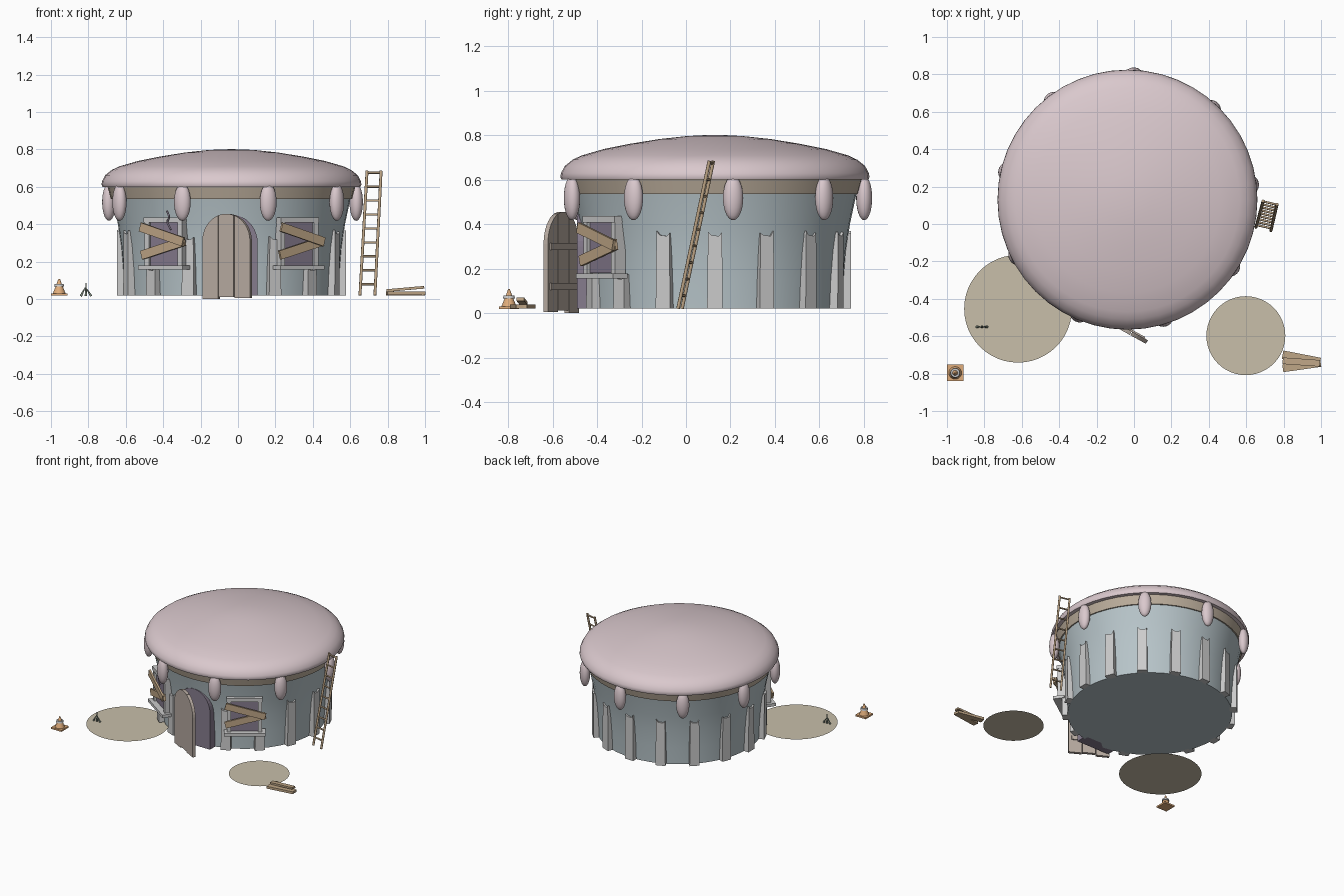
import bpy, bmesh, math
from mathutils import Matrix, Vector

if "Cube" in bpy.data.objects:
    bpy.data.objects.remove(bpy.data.objects["Cube"])

CX, CY = -0.035, 0.13          # centre of the round hut
R = math.radians


def mat(name, c):
    m = bpy.data.materials.new(name)
    m.diffuse_color = (*c, 1)
    m.use_nodes = True
    m.node_tree.nodes["Principled BSDF"].inputs["Base Color"].default_value = m.diffuse_color
    return m


PINK = mat("pale_pink", (0.70, 0.58, 0.61))
BLUE = mat("blue_grey", (0.47, 0.55, 0.58))
TAN = mat("tan_trim", (0.50, 0.42, 0.33))
STONE = mat("pale_stone", (0.55, 0.54, 0.53))
PURPLE = mat("dusk_purple", (0.24, 0.20, 0.27))
DOOR = mat("door_wood", (0.48, 0.41, 0.36))
WOOD = mat("board_wood", (0.52, 0.38, 0.24))
SAND = mat("sand", (0.58, 0.52, 0.40))
ORANGE = mat("orange", (0.75, 0.42, 0.20))
GREEN = mat("dull_green", (0.22, 0.27, 0.22))


def finish(bm, name, m, smooth=None):
    bmesh.ops.recalc_face_normals(bm, faces=bm.faces)
    me = bpy.data.meshes.new(name)
    bm.to_mesh(me)
    bm.free()
    me.materials.append(m)
    ob = bpy.data.objects.new(name, me)
    bpy.context.collection.objects.link(ob)
    if smooth:
        bpy.ops.object.select_all(action='DESELECT')
        bpy.context.view_layer.objects.active = ob
        ob.select_set(True)
        bpy.ops.object.shade_smooth_by_angle(angle=R(smooth))
    return ob


def lathe(name, profile, m, x=CX, y=CY, n=48, smooth=35):
    bm = bmesh.new()
    rings = []
    for r, z in profile:
        k = 1 if r == 0 else n
        rings.append([bm.verts.new((x + r * math.cos(2 * math.pi * i / n),
                                    y + r * math.sin(2 * math.pi * i / n), z)) for i in range(k)])
    for a, b in zip(rings, rings[1:]):
        for i in range(n):
            q = [a[i % len(a)], a[(i + 1) % len(a)], b[(i + 1) % len(b)], b[i % len(b)]]
            bm.faces.new(list(dict.fromkeys(q)))
    return finish(bm, name, m, smooth)


def box(name, size, mw, m):
    bm = bmesh.new()
    bmesh.ops.create_cube(bm, size=1, matrix=mw @ Matrix.Diagonal((*size, 1)))
    return finish(bm, name, m)


def prism(name, pts, y0, y1, mw, m):
    """Extrude an x-z outline between two depths."""
    bm = bmesh.new()
    a = [bm.verts.new(mw @ Vector((x, y0, z))) for x, z in pts]
    b = [bm.verts.new(mw @ Vector((x, y1, z))) for x, z in pts]
    bm.faces.new(a)
    bm.faces.new(b[::-1])
    for i in range(len(a)):
        j = (i + 1) % len(a)
        bm.faces.new((a[i], b[i], b[j], a[j]))
    return finish(bm, name, m)


def rod(name, p, q, r, m, r2=None):
    p, q = Vector(p), Vector(q)
    d = q - p
    mw = Matrix.Translation((p + q) / 2) @ d.to_track_quat('Z', 'Y').to_matrix().to_4x4()
    bm = bmesh.new()
    bmesh.ops.create_cone(bm, cap_ends=True, segments=8, radius1=r,
                          radius2=r if r2 is None else r2, depth=d.length, matrix=mw)
    return finish(bm, name, m, 50)


def T(x, y, z):
    return Matrix.Translation((x, y, z))


def spin(deg):
    """Frame on the hut axis whose -y points outwards."""
    return T(CX, CY, 0) @ Matrix.Rotation(R(deg), 4, 'Z')


# Hut body, trim and domed roof
lathe("wall", [(0, .02), (.575, .02), (.58, .15), (.59, .28), (.607, .40), (.637, .54), (0, .54)], BLUE)
lathe("trim_band", [(.62, .535), (.645, .535), (.665, .61), (.62, .61)], TAN)
lathe("roof", [(0, .60), (.69, .60), (.695, .612), (.692, .63), (.675, .662), (.64, .69), (.60, .709),
               (.50, .738), (.38, .762), (.25, .783), (.13, .796), (.06, .80), (0, .801)], PINK, smooth=60)

# Drips hanging off the eave
for i in range(9):
    bm = bmesh.new()
    mw = spin(97 + 40 * i) @ T(0, -.672, .518) @ Matrix.Diagonal((.046, .036, .10, 1))
    bmesh.ops.create_uvsphere(bm, u_segments=20, v_segments=14, radius=1, matrix=mw)
    finish(bm, f"roof_drip_{i}", PINK, 60)

# Notched upright planks round the wall, skipping the doorway
for i in range(1, 16):
    k = .005 * (i % 3 - 1)
    top = .335 if i in (1, 15) else .365
    if i in (2, 14):
        top = .17
    prism(f"wall_plank_{i}", [(-.035, .02), (.035, .02), (.032, top + k), (.018, top - .018),
                              (-.016, top - .014), (-.031, top - k)], -.612, -.56, spin(22.5 * i), STONE)


# Arched doorway and the door standing ajar
def arch_z(x, half, spring, rise):
    return spring + rise * math.sqrt(max(0, 1 - (x / half) ** 2))


def arch(x0, x1, half, z0, spring, rise, n):
    xs = [half * math.sin(math.pi / 2 * (-1 + 2 * i / n)) for i in range(n + 1)]
    xs = [x1] + [x for x in xs[::-1] if x0 + .001 < x < x1 - .001] + [x0]
    return [(x0, z0), (x1, z0)] + [(x, arch_z(x, half, spring, rise) + .0005) for x in xs]


prism("doorway", arch(-.14, .14, .14, .02, .30, .15, 20), -.49, -.40, T(CX, 0, 0), PURPLE)
hinge = T(-.187, -.49, 0) @ Matrix.Rotation(R(-28.8), 4, 'Z') @ T(.147, 0, 0)
for i in range(3):
    x0, x1 = -.145 + .0967 * i, -.145 + .0967 * (i + 1)
    prism(f"door_plank_{i}", arch(x0 + .002 * (i > 0), x1 - .002 * (i < 2), .145, (.0, .012, .006)[i],
                                  .31, .145, 20), -.011, .011, hinge, DOOR)
for z in (.12, .30):
    box("door_brace", (.25, .01, .03), hinge @ T(0, .014, z), DOOR)

# Boarded windows on both sides of the door
for side, a in (("left", -35), ("right", 35)):
    f = spin(a)
    box(side + "_window_pane", (.21, .05, .24), f @ T(0, -.595, .30), PURPLE)
    for s in (-1, 1):
        box(side + "_window_jamb", (.028, .06, .25), f @ T(s * .108, -.605, .30), STONE)
    box(side + "_window_head", (.25, .065, .028), f @ T(0, -.607, .422), STONE)
    box(side + "_window_sill", (.29, .08, .022), f @ T(0, -.622, .168), STONE)
    box(side + "_upper_board", (.29, .014, .048), f @ T(.005, -.656, .345) @ Matrix.Rotation(R(16), 4, 'Y'), WOOD)
    box(side + "_lower_board", (.29, .014, .048), f @ T(.005, -.643, .272) @ Matrix.Rotation(R(-15), 4, 'Y'), WOOD)
# Loose curl on the left window
curl = [spin(-35) @ Vector(p) for p in ((.03, -.645, .47), (.05, -.65, .44), (.035, -.65, .41), (.06, -.65, .37))]
for p, q in zip(curl, curl[1:]):
    rod("loose_curl", p, q, .005, PURPLE)

# Leaning ladder
lo = [Vector((.652, -.018, .02)), Vector((.732, -.036, .02))]
hi = [Vector((.690, .123, .685)), Vector((.765, .105, .685))]
for a, b in zip(lo, hi):
    rod("ladder_rail", a, b, .008, WOOD)
for i in range(9):
    t = .985 - .112 * i
    rod(f"ladder_rung_{i}", lo[0].lerp(hi[0], t), lo[1].lerp(hi[1], t), .006, WOOD)

# Flat sand patches
for name, x, y, r in (("left_sand_patch", -.62, -.453, .288), ("right_sand_patch", .598, -.597, .211)):
    bm = bmesh.new()
    bmesh.ops.create_circle(bm, cap_ends=True, segments=48, radius=r, matrix=T(x, y, .01))
    finish(bm, name, SAND)

# Marker cone
box("cone_base", (.088, .088, .012), T(-.956, -.796, .024), ORANGE)
lathe("cone_body", [(0, .03), (.034, .03), (.018, .07), (0, .07)], ORANGE, -.956, -.796, 20)
lathe("cone_collar", [(0, .066), (.027, .066), (.024, .08), (0, .08)], STONE, -.956, -.796, 20)
lathe("cone_tip", [(0, .08), (.014, .08), (.004, .108), (0, .108)], ORANGE, -.956, -.796, 20)

# Grass tuft
for x, h in ((-.028, .06), (0, .085), (.028, .055)):
    rod("grass_blade", (-.813 + x, -.55, .015), (-.813 + x * .15, -.55, h), .007, GREEN, .002)

# Plank pile
box("pile_plank_low", (.205, .045, .018), T(.895, -.718, .029) @ Matrix.Rotation(R(-11), 4, 'Z'), WOOD)
box("pile_plank_mid", (.205, .042, .018), T(.897, -.757, .031) @ Matrix.Rotation(R(8), 4, 'Z'), WOOD)
box("pile_plank_top", (.20, .035, .014), T(.895, -.738, .054) @ Matrix.Rotation(R(-4), 4, 'Z')
    @ Matrix.Rotation(R(-5), 4, 'Y'), WOOD)
